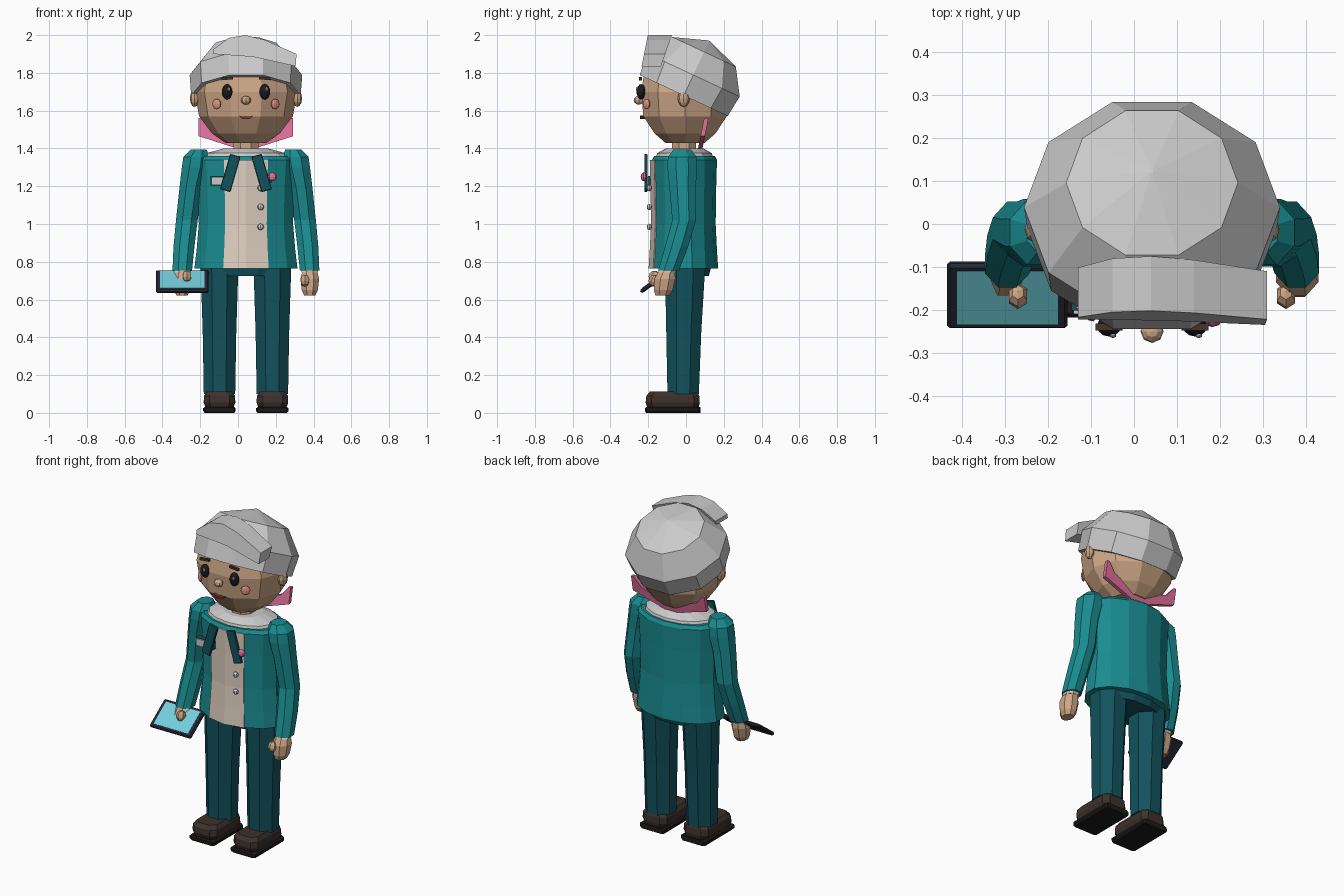
import bpy, bmesh
from math import sin, cos, pi, radians
from mathutils import Vector, Matrix, Euler

if "Cube" in bpy.data.objects:
    bpy.data.objects.remove(bpy.data.objects["Cube"])

CX = 0.042  # body midline
COL = dict(skin=(.62, .39, .24), teal=(.01, .26, .28), dark=(.006, .085, .11), cream=(.74, .63, .53),
           white=(.85, .85, .85), black=(.01, .01, .014), shoe=(.045, .03, .025), sole=(.012, .01, .01),
           pink=(.75, .16, .33), blush=(.8, .3, .25), brown=(.06, .035, .025), mouth=(.2, .04, .03),
           screen=(.17, .62, .72), frame=(.02, .022, .035), grey=None)
MATS = {}


def finish(name, bm, color, M=None):
    if M is not None:
        bm.transform(M)
    bmesh.ops.recalc_face_normals(bm, faces=bm.faces)
    me = bpy.data.meshes.new(name)
    bm.to_mesh(me)
    bm.free()
    ob = bpy.data.objects.new(name, me)
    bpy.context.collection.objects.link(ob)
    if COL[color]:
        if color not in MATS:
            MATS[color] = bpy.data.materials.new(color)
            MATS[color].diffuse_color = (*COL[color], 1)
        me.materials.append(MATS[color])
    return ob


def ring(x, y, z, rx, ry, n=8, phase=.5):
    return [(x + rx * sin(2 * pi * (i + phase) / n), y - ry * cos(2 * pi * (i + phase) / n), z) for i in range(n)]


def loft(name, rings, color, M=None):
    bm = bmesh.new()
    vs = [[bm.verts.new(p) for p in r] for r in rings]
    n = len(vs[0])
    for a, b in zip(vs, vs[1:]):
        for i in range(n):
            bm.faces.new((a[i], a[(i + 1) % n], b[(i + 1) % n], b[i]))
    bm.faces.new(vs[0])
    bm.faces.new(vs[-1])
    return finish(name, bm, color, M)


def place(loc, rot):
    return Matrix.Translation(loc) @ Euler([radians(a) for a in rot]).to_matrix().to_4x4()


def box(name, loc, size, color, rot=(0, 0, 0), bevel=0):
    bm = bmesh.new()
    bmesh.ops.create_cube(bm, size=1)
    bm.transform(Matrix.Diagonal((*size, 1)))
    if bevel:
        bmesh.ops.bevel(bm, geom=bm.edges[:], offset=bevel, segments=1, affect='EDGES')
    return finish(name, bm, color, place(loc, rot))


def ball(name, loc, r, color, rot=(0, 0, 0), u=8, v=6):
    bm = bmesh.new()
    bmesh.ops.create_uvsphere(bm, u_segments=u, v_segments=v, radius=1)
    bm.transform(Matrix.Diagonal((*r, 1)))
    return finish(name, bm, color, place(loc, rot))


# head and neck
loft("head", [ring(CX, -.005, z, rx, ry, 10) for z, rx, ry in [
    (1.43, .11, .11), (1.48, .18, .17), (1.57, .248, .232), (1.70, .272, .245),
    (1.81, .25, .225), (1.89, .14, .13)]], "skin")
loft("neck", [ring(CX, -.01, z, .072, .068) for z in (1.36, 1.45)], "skin")

# tilted hair cap
loft("hair_cap", [ring(0, 0, z, rx, ry, 10) for z, rx, ry in [
    (0, .29, .27), (.12, .298, .285), (.255, .2, .195), (.32, .004, .004)]],
    "grey", place((CX, -.012, 1.68), (-25, 0, 0)))

# swept fringe
front = [(-.13, 1.925), (-.05, 1.985), (.04, 2.0), (.14, 1.975), (.31, 1.90), (.305, 1.835), (.08, 1.885), (-.13, 1.90)]
loft("hair_fringe", [[(x, y0 + (1.9 - z) * s, z) for x, z in front]
                     for y0, s in ((-.222, -.2), (-.11, -.35))], "grey")

# face
for s in (-1, 1):
    ball("ear", (CX + s * .272, -.012, 1.665), (.025, .032, .045), "skin")
    ball("eye", (CX + s * .1, -.238, 1.70), (.028, .024, .041), "black", u=12, v=8)
    ball("eye_glint", (CX + s * .1 + .009, -.26, 1.715), (.008, .006, .01), "white", u=6, v=4)
    box("eyebrow", (CX + s * .1, -.24, 1.77), (.062, .016, .013), "brown", (0, s * 5, 0))
    ball("cheek", (CX + s * .155, -.208, 1.635), (.028, .01, .028), "blush", (0, 0, s * 38), 10, 6)
ball("nose", (CX, -.25, 1.655), (.027, .027, .023), "skin")
smile = [(-.04, 1.575), (-.02, 1.568), (.02, 1.568), (.04, 1.575), (.02, 1.557), (-.02, 1.557)]
loft("mouth", [[(CX + x, y, z) for x, z in smile] for y in (-.243, -.2)], "mouth")

# pink neck bow behind the head
for s in (-1, 1):
    wing = [(0, 1.385), (.25, 1.465), (.25, 1.56), (.235, 1.56), (.19, 1.505), (0, 1.435)]
    loft("neck_bow", [[(CX + s * x, y + (z - 1.39) * .2, z) for x, z in wing] for y in (.062, .085)], "pink")

# torso with shirt front and white collar
body = [(.765, .28, .178), (.86, .268, .172), (1.0, .256, .165), (1.2, .262, .168), (1.34, .272, .172), (1.36, .25, .16)]
loft("jacket", [ring(CX, -.008, z, rx, ry, 14, 0) for z, rx, ry in body], "teal")
loft("shirt_front", [[(CX - rx * .43, -.01 - ry * .92, z), (CX, -.02 - ry, z), (CX + rx * .43, -.01 - ry * .92, z),
                      (CX + rx * .4, -.1, z), (CX - rx * .4, -.1, z)] for z, rx, ry in body[:-1]], "cream")
loft("collar", [ring(CX, -.008, z, rx, ry, 14, 0) for z, rx, ry in [
    (1.34, .235, .155), (1.375, .215, .145), (1.4, .12, .1)]], "white")
for s in (-1, 1):
    box("lapel", (CX + s * .083, -.212, 1.27), (.058, .018, .195), "dark", (0, s * -16, 0), .004)
for z in (1.19, 1.09, .985):
    ball("button", (.12, -.194, z), (.017, .014, .017), "grey")
box("name_tag_back", (-.088, -.186, 1.228), (.115, .03, .05), "dark")
box("name_tag", (-.088, -.203, 1.228), (.105, .012, .042), "white")
ball("flower_pin", (.182, -.224, 1.25), (.023, .016, .023), "pink")
box("flower_stem", (.165, -.212, 1.23), (.03, .012, .02), "dark")

# trousers and shoes
loft("hips", [ring(CX, 0, z, rx, ry, 12) for z, rx, ry in [(.725, .225, .125), (.78, .24, .14)]], "dark")
for s in (-1, 1):
    lx = CX + s * .14
    loft("trouser_leg", [ring(lx, y, z, rx, ry) for z, rx, ry, y in [
        (.1, .09, .09, -.015), (.42, .096, .1, -.012), (.77, .108, .115, -.005)]], "dark")

    def sole_ring(z, w, y0, y1, c=.03):
        return [(lx + a, b, z) for a, b in [(-w + c, y0), (w - c, y0), (w, y0 + c), (w, y1 - c),
                                            (w - c, y1), (-w + c, y1), (-w, y1 - c), (-w, y0 + c)]]
    loft("shoe_sole", [sole_ring(z, w, y0, .076, .01) for z, w, y0 in [
        (0, .078, -.212), (.01, .086, -.218), (.025, .086, -.218), (.032, .075, -.21)]], "sole")
    loft("shoe_upper", [sole_ring(z, w, y0, y1) for z, w, y0, y1 in [
        (.03, .075, -.205, .068), (.055, .084, -.214, .073), (.09, .082, -.21, .07), (.112, .066, -.192, .06)]], "shoe")

# arms, cuffs and hands
for s in (-1, 1):
    loft("sleeve", [ring(CX + s * x, y, z, rx, ry) for x, y, z, rx, ry in [
        (.337, -.092, .755, .056, .06), (.328, -.05, .88, .06, .066), (.313, -.01, 1.02, .062, .068),
        (.29, -.018, 1.2, .066, .076), (.27, -.02, 1.3, .075, .085),
        (.262, -.02, 1.355, .075, .082), (.25, -.02, 1.395, .045, .05)]], "teal")
    loft("cuff", [ring(CX + s * .337, y, z, .047, .05) for y, z in ((-.102, .742), (-.09, .765))], "cream")
    loft("hand", [ring(CX + s * .338, y, z, rx, ry) for y, z, rx, ry in [
        (-.125, .622, .032, .04), (-.12, .65, .046, .054), (-.112, .71, .054, .06), (-.1, .755, .04, .045)]], "skin")
    up = .022 if s < 0 else 0
    ball("thumb", (CX + s * .312, -.168, .70 + up), (.026, .03, .032), "skin", (-20, 0, 0), 6, 5)

# tablet held in one hand
T = place((-.295, -.165, .695), (36, 0, 0))
box("tablet_body", T.translation, (.28, .186, .022), "frame", (36, 0, 0), .007)
box("tablet_screen", T @ Vector((0, 0, .0105)), (.235, .152, .005), "screen", (36, 0, 0))

for m in bpy.data.materials:
    if m.users and not m.is_grease_pencil:
        m.use_nodes = True
        m.node_tree.nodes["Principled BSDF"].inputs["Base Color"].default_value = m.diffuse_color
